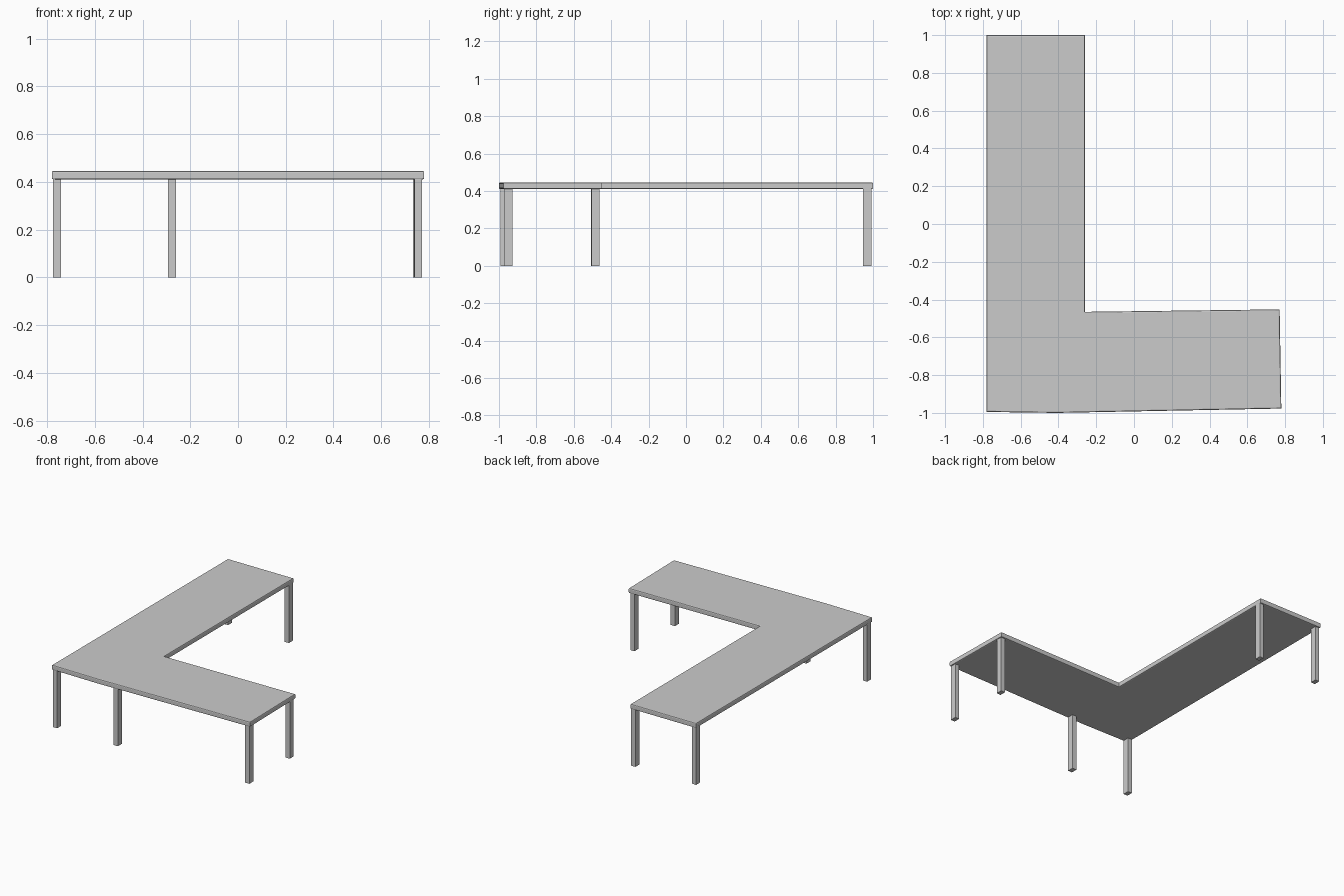
import bpy, bmesh
from mathutils import Matrix, Vector

if "Cube" in bpy.data.objects:
    bpy.data.objects.remove(bpy.data.objects["Cube"])

TOP, UNDER = 0.446, 0.41


def finish(name, bm):
    bmesh.ops.recalc_face_normals(bm, faces=bm.faces[:])
    mesh = bpy.data.meshes.new(name)
    bm.to_mesh(mesh)
    bm.free()
    obj = bpy.data.objects.new(name, mesh)
    bpy.context.collection.objects.link(obj)


# L-shaped top, the short arm is turned very slightly
outline = [(-0.78, -0.995), (-0.41, -1.0), (0.78, -0.977), (0.771, -0.452),
           (-0.259, -0.465), (-0.259, 1.0), (-0.78, 1.0)]
bm = bmesh.new()
base = bm.faces.new([bm.verts.new((x, y, UNDER)) for x, y in outline])
ext = bmesh.ops.extrude_face_region(bm, geom=[base])
moved = [g for g in ext["geom"] if isinstance(g, bmesh.types.BMVert)]
bmesh.ops.translate(bm, verts=moved, vec=(0, 0, TOP - UNDER))
# softened upper and lower rim
rim = [e for e in bm.edges if abs(e.verts[0].co.z - e.verts[1].co.z) < 1e-5]
bmesh.ops.bevel(bm, geom=rim, offset=0.007, offset_type='OFFSET',
                segments=2, profile=0.5, affect='EDGES')
finish("table_top", bm)


# rectangular legs; those on the short arm share its turn
def leg(name, x, y, turn=0.0):
    bm = bmesh.new()
    height = UNDER + 0.005
    mat = (Matrix.Translation(Vector((x, y, height / 2)))
           @ Matrix.Rotation(turn, 4, 'Z')
           @ Matrix.Diagonal((0.033, 0.045, height, 1)))
    bmesh.ops.create_cube(bm, size=1, matrix=mat)
    finish(name, bm)


leg("back_left_leg", -0.758, 0.969)
leg("back_inner_leg", -0.276, 0.969)
leg("corner_leg", -0.758, -0.968)
leg("front_middle_leg", -0.276, -0.968)
leg("front_right_leg", 0.755, -0.951, 0.014)
leg("inner_right_leg", 0.749, -0.484, 0.014)
